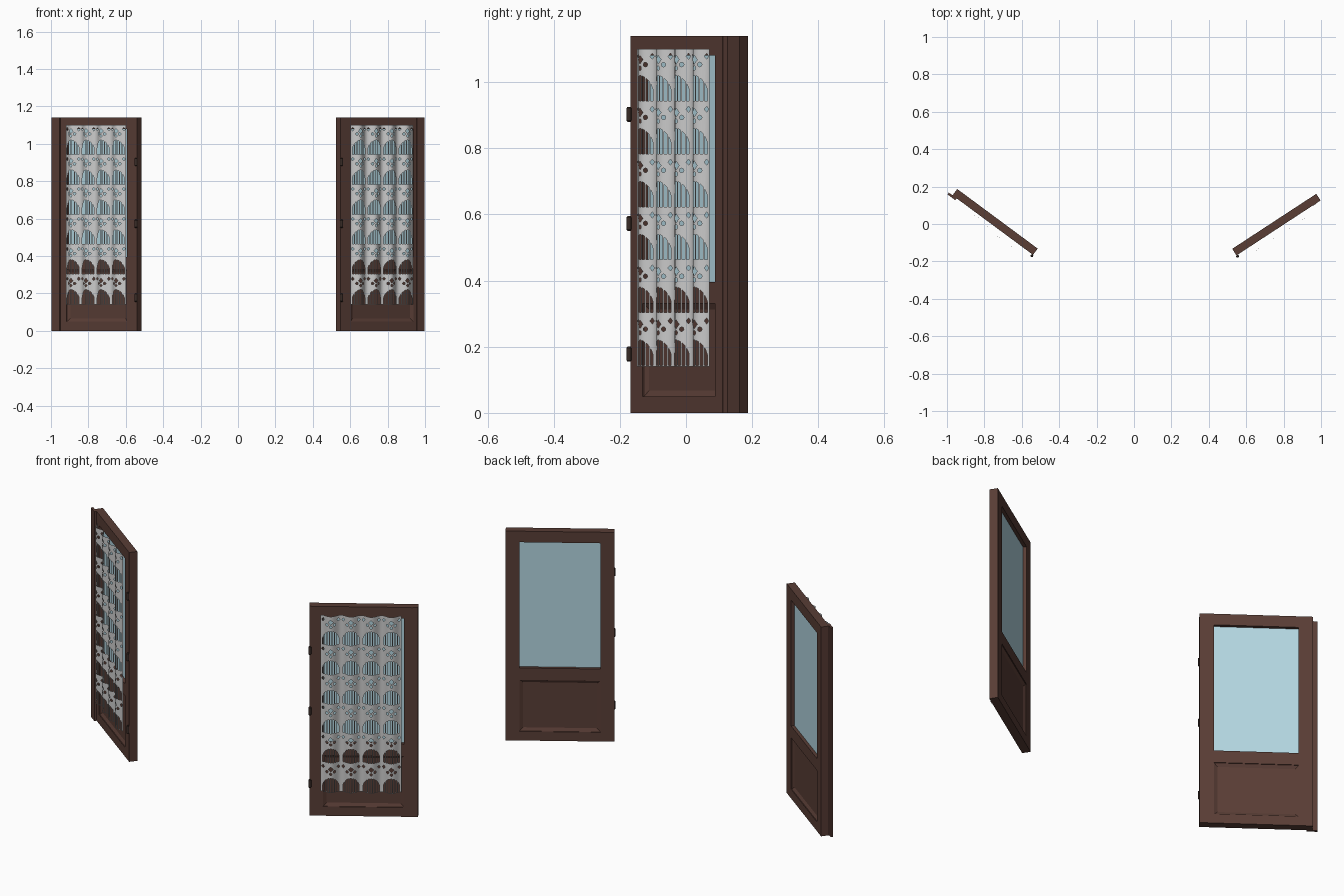
import bpy, bmesh, math
from mathutils import Vector

if "Cube" in bpy.data.objects:
    bpy.data.objects.remove(bpy.data.objects["Cube"])

H, T = 1.14, 0.042           # leaf height and thickness
U0, U1 = 0.068, 0.468        # opening between the stiles


def material(name, rgb):
    m = bpy.data.materials.new(name)
    m.diffuse_color = (*rgb, 1)
    m.use_nodes = True
    m.node_tree.nodes["Principled BSDF"].inputs["Base Color"].default_value = m.diffuse_color
    return m


wood = material("wood", (0.10, 0.047, 0.036))
metal = material("dark_metal", (0.04, 0.025, 0.02))
pane = material("pane", (0.45, 0.67, 0.75))


def leaf_frame(side, x, y, angle):
    """Map (along leaf, out of front face, height) to world space."""
    c, s = math.cos(math.radians(angle)), math.sin(math.radians(angle))
    return lambda p: Vector((side * (x + p[0] * c + p[1] * s), y + p[0] * s - p[1] * c, p[2]))


def finish(bm, name, frame, mat=None):
    for v in bm.verts:
        v.co = frame(v.co)
    bmesh.ops.recalc_face_normals(bm, faces=bm.faces)
    me = bpy.data.meshes.new(name)
    bm.to_mesh(me)
    bm.free()
    ob = bpy.data.objects.new(name, me)
    bpy.context.collection.objects.link(ob)
    if mat:
        me.materials.append(mat)
    return ob


def box(name, frame, u, v, z, mat, inset=None):
    bm = bmesh.new()
    bmesh.ops.create_cube(bm, size=1)
    for w in bm.verts:
        w.co = [r[0] + (k + 0.5) * (r[1] - r[0]) for k, r in zip(w.co, (u, v, z))]
    if inset:
        bm.normal_update()
        faces = [f for f in bm.faces if abs(f.normal.y) > 0.9]
        bmesh.ops.inset_individual(bm, faces=faces, thickness=inset[0], depth=inset[1])
    return finish(bm, name, frame, mat)


def lace_tile(w, h):
    """One flat lace repeat: diamonds over a dome of narrow slots."""
    bm = bmesh.new()

    def loop(pts):
        vs = [bm.verts.new((x, y, 0)) for x, y in pts]
        for a, b in zip(vs, vs[1:] + vs[:1]):
            bm.edges.new((a, b))

    def blob(x, y, rx, ry, n):
        loop([(x + rx * math.cos(i * math.tau / n), y + ry * math.sin(i * math.tau / n)) for i in range(n)])

    loop([(0, 0), (w, 0), (w, h), (0, h)])
    blob(w / 2, 0.128, 0.012, 0.013, 4)
    for s in (-1, 1):
        blob(w / 2 + s * 0.019, 0.113, 0.006, 0.007, 8)
        blob(w / 2 + s * 0.038, 0.138, 0.007, 0.009, 4)
    blob(w / 2, 0.102, 0.006, 0.007, 8)
    dome = lambda x: 0.08 * math.sqrt(max(0, 1 - (x / 0.045) ** 2))
    for i in range(-3, 4):
        a, b = i * 0.012 - 0.004, i * 0.012 + 0.004
        loop([(w / 2 + a, 0.003), (w / 2 + b, 0.003), (w / 2 + b, dome(b)),
              (w / 2 + i * 0.012, dome(i * 0.012)), (w / 2 + a, dome(a))])
    bmesh.ops.triangle_fill(bm, use_beauty=True, use_dissolve=False,
                            edges=bm.edges[:], normal=(0, 0, 1))
    # cuts that let the tile follow the folds
    for i in range(1, 12):
        bmesh.ops.bisect_plane(bm, geom=bm.verts[:] + bm.edges[:] + bm.faces[:],
                               plane_co=(w * i / 12, 0, 0), plane_no=(1, 0, 0))
    bm.verts.index_update()
    data = [v.co.copy() for v in bm.verts], [[v.index for v in f.verts] for f in bm.faces]
    bm.free()
    return data


def curtain(name, frame, start):
    w, h = 0.1, 0.16
    pts, faces = lace_tile(w, h)
    bm = bmesh.new()
    for col in range(4):
        for row in range(6):
            vs = []
            for p in pts:
                u = p.x + col * w
                fold = 0.012 + 0.0115 * (1 - math.cos(math.tau * u / w))
                vs.append(bm.verts.new((start + u, fold, 0.14 + row * h + p.y)))
            for f in faces:
                bm.faces.new([vs[i] for i in f])
    bmesh.ops.remove_doubles(bm, verts=bm.verts, dist=0.00005)
    ob = finish(bm, name, frame)
    for f in ob.data.polygons:
        f.use_smooth = True


def hinge(name, frame, z):
    # barrel with rounded tips
    bm = bmesh.new()
    prof = [(0.004, 0), (0.0075, 0.004), (0.0075, 0.041), (0.004, 0.045)]
    rings = [[bm.verts.new((0.002 + r * math.cos(i * math.tau / 12),
                            0.007 + r * math.sin(i * math.tau / 12), z + dz))
              for i in range(12)] for r, dz in prof]
    for a, b in zip(rings, rings[1:]):
        for i in range(12):
            j = (i + 1) % 12
            bm.faces.new((a[i], a[j], b[j], b[i]))
    bm.faces.new(rings[0])
    bm.faces.new(rings[-1])
    finish(bm, name, frame, metal)


def leaf(tag, frame, length, start):
    # wooden frame
    box(tag + "_hinge_stile", frame, (0, U0), (-T, 0), (0, H), wood)
    box(tag + "_free_stile", frame, (U1, length), (-T, 0), (0, H), wood)
    for part, z in (("bottom_rail", (0, 0.05)), ("middle_rail", (0.33, 0.395)), ("top_rail", (1.08, H))):
        box(f"{tag}_{part}", frame, (U0, U1), (-T, 0), z, wood)
    # lower panel with sloped border, and glass
    box(tag + "_lower_panel", frame, (U0, U1), (-T + 0.004, -0.004), (0.05, 0.33), wood, (0.024, -0.008))
    box(tag + "_glass", frame, (U0, U1), (-0.025, -0.019), (0.395, 1.08), pane)
    for i, z in enumerate((0.155, 0.55, 0.88)):
        hinge(f"{tag}_hinge_{i + 1}", frame, z)
    curtain(tag + "_lace_curtain", frame, start)


right = leaf_frame(1, 0.548, -0.168, 33.2)
left = leaf_frame(-1, 0.540, -0.165, 36.5)
leaf("right", right, 0.537, 0.056)
leaf("left", left, 0.535, 0.064)
# meeting strips on the free edges
box("left_overlap_strip", left, (0.508, 0.56), (0, 0.012), (0, H), wood)
box("right_edge_bead", right, (0.487, 0.51), (0, 0.002), (0, H), wood)
